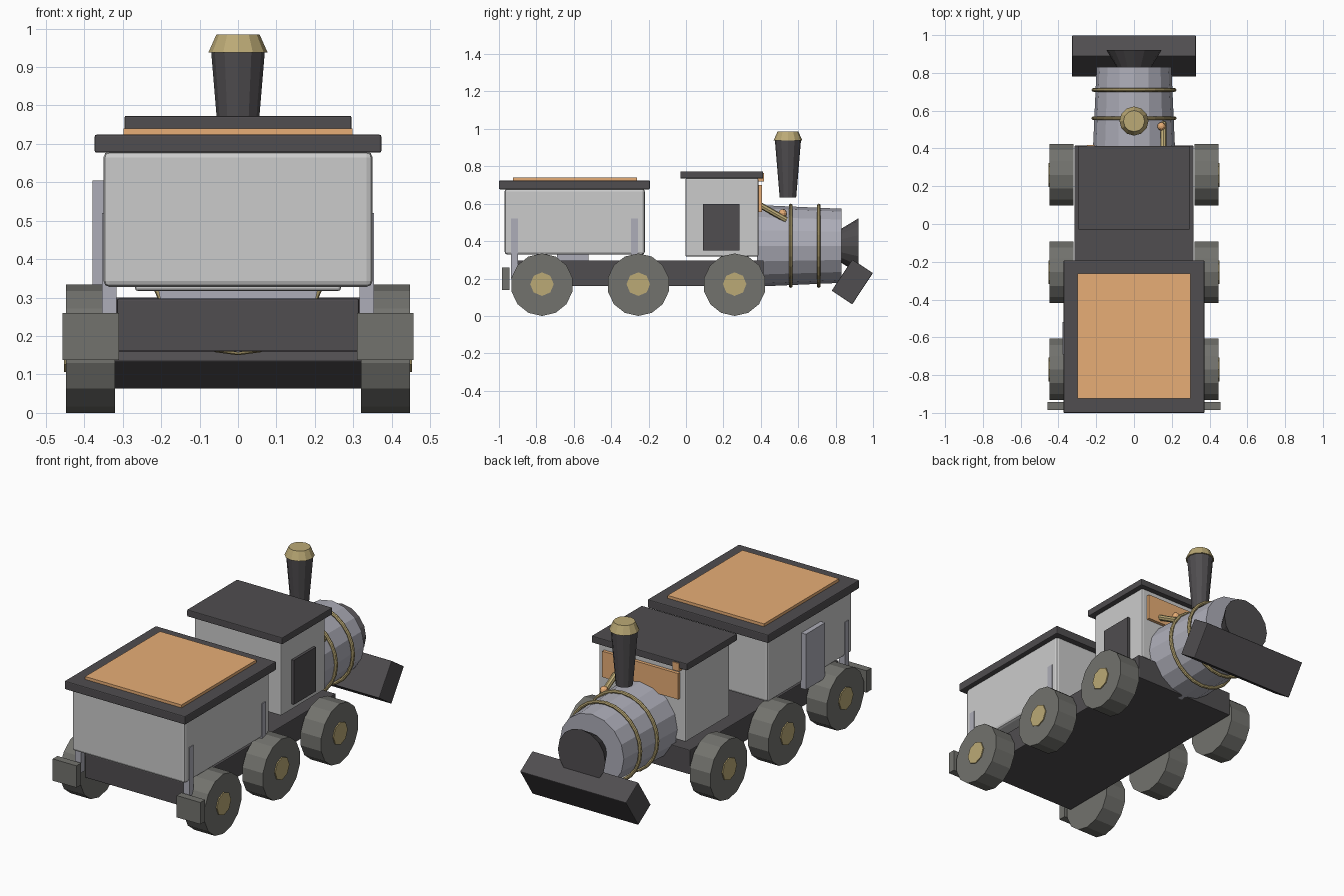
import bpy
from math import radians, pi
from mathutils import Vector

if "Cube" in bpy.data.objects:
    bpy.data.objects.remove(bpy.data.objects["Cube"])


def material(name, r, g, b):
    m = bpy.data.materials.new(name)
    m.diffuse_color = (r, g, b, 1)
    m.use_nodes = True
    m.node_tree.nodes["Principled BSDF"].inputs["Base Color"].default_value = m.diffuse_color
    return m


DARK = material("dark", 0.08, 0.075, 0.08)
ORANGE = material("orange", 0.8, 0.42, 0.18)
BRASS = material("brass", 0.5, 0.4, 0.18)
STEEL = material("steel", 0.42, 0.42, 0.48)
RUBBER = material("wheel_grey", 0.17, 0.17, 0.155)


def finish(name, mat, bevel=0):
    ob = bpy.context.object
    ob.name = name
    if mat:
        ob.data.materials.append(mat)
    if bevel:
        mod = ob.modifiers.new("Bevel", "BEVEL")
        mod.width, mod.segments = bevel, 2
    return ob


def box(name, x, y, z, mat=None, bevel=0):
    """Box from (min, max) ranges on each axis."""
    bpy.ops.mesh.primitive_cube_add(size=1, location=[sum(r) / 2 for r in (x, y, z)])
    bpy.context.object.scale = [r[1] - r[0] for r in (x, y, z)]
    bpy.ops.object.transform_apply(location=False, rotation=False, scale=True)
    return finish(name, mat, bevel)


def cone(name, start, end, r1, r2, sides, mat):
    """Tapered cylinder between two points."""
    a, b = Vector(start), Vector(end)
    rot = (b - a).to_track_quat('Z', 'Y').to_euler()
    bpy.ops.mesh.primitive_cone_add(vertices=sides, radius1=r1, radius2=r2,
                                    depth=(b - a).length, location=(a + b) / 2, rotation=rot)
    return finish(name, mat)


# chassis
box("chassis", (-.315, .315), (-.90, .415), (.16, .297), DARK, .004)

# wagon body with roof and hatch
box("wagon_body", (-.35, .35), (-.97, -.22), (.328, .68), None, .015)
box("wagon_roof", (-.373, .373), (-1.0, -.193), (.677, .724), DARK, .005)
box("wagon_hatch", (-.298, .298), (-.925, -.263), (.72, .74), ORANGE)

# wagon side posts and side panel
for x, y in ((.335, -.917), (-.335, -.917), (.335, -.275)):
    box("wagon_post", (x - .019, x + .019), (y - .018, y + .018), (.2, .52), STEEL)
box("wagon_side_panel", (-.378, -.345), (-.69, -.52), (.295, .605), STEEL)

# rear buffers
for s in (-1, 1):
    xs = sorted((s * .31, s * .457))
    box("buffer", xs, (-.985, -.943), (.138, .26), RUBBER)

# driver cab
box("cab_body", (-.268, .268), (-.003, .387), (.317, .737), None, .008)
box("cab_roof", (-.295, .295), (-.03, .413), (.735, .773), DARK, .004)
box("cab_door", (.26, .283), (.09, .285), (.35, .598), DARK)
box("cab_front_panel", (-.235, .235), (.38, .405), (.555, .70), ORANGE)
box("cab_front_block", (-.25, -.208), (.38, .418), (.72, .765), ORANGE)

# boiler with brass bands
cone("boiler", (0, .38, .375), (0, .832, .375), .218, .198, 16, STEEL)
for y in (.56, .71):
    bpy.ops.mesh.primitive_torus_add(major_radius=.215, minor_radius=.01, major_segments=24,
                                     minor_segments=8, location=(0, y, .375),
                                     rotation=(pi / 2, 0, 0))
    finish("boiler_band", BRASS)
cone("boiler_nose", (0, .82, .375), (0, .922, .375), .085, .147, 16, DARK)

# chimney
cone("chimney", (0, .545, .632), (0, .545, .942), .044, .07, 12, DARK)
cone("chimney_cap", (0, .545, .938), (0, .545, .985), .077, .056, 12, BRASS)

# lever beside the boiler
cone("lever", (.155, .40, .59), (.155, .537, .513), .016, .016, 8, BRASS)
bpy.ops.mesh.primitive_uv_sphere_add(segments=10, ring_count=6, radius=.022,
                                     location=(.145, .517, .549))
finish("lever_knob", ORANGE)

# tilted front plough
plough = box("plough", (-.328, .328), (.823, .955), (.082, .282), DARK, .004)
plough.rotation_euler.x = radians(-33.5)

# wheels and hubs
for s in (-1, 1):
    for y in (-.77, -.255, .26):
        cone("wheel", (s * .32, y, .167), (s * .447, y, .167), .167, .167, 14, RUBBER)
        cone("wheel_hub", (s * .36, y, .17), (s * .453, y, .17), .063, .063, 8, BRASS)
